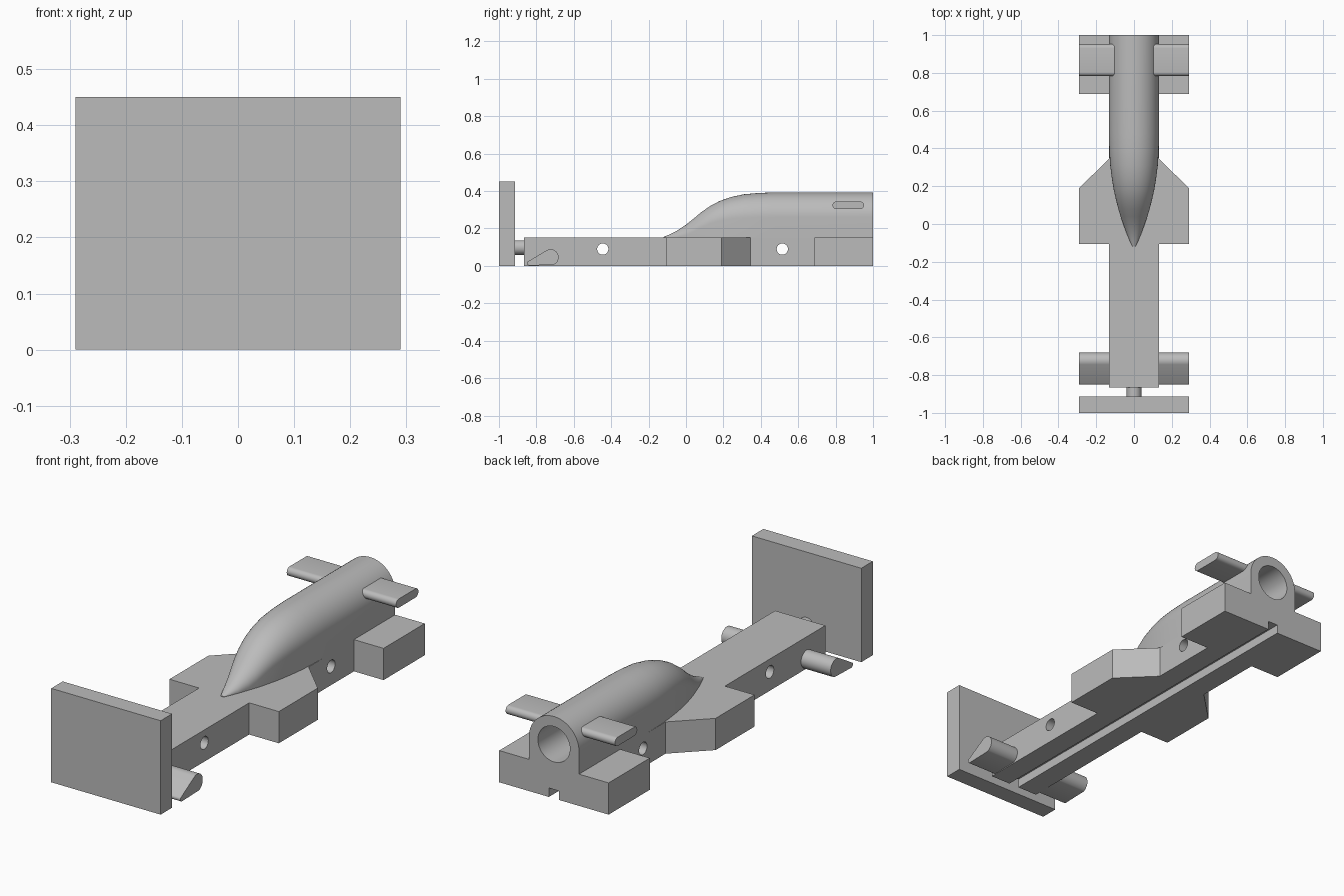
import bpy, bmesh, math
from mathutils import Vector

old = bpy.data.objects.get("Cube")
if old:
    bpy.data.objects.remove(old, do_unlink=True)

GREY = (0.5, 0.5, 0.5, 1.0)
mat = bpy.data.materials.new("plain grey")
mat.use_nodes = True
mat.diffuse_color = GREY
bsdf = mat.node_tree.nodes["Principled BSDF"]
bsdf.inputs["Base Color"].default_value = GREY

DECK = 0.152    # height of the flat chassis
HALF = 0.133    # half width of the chassis
SPAN = 0.29     # half width of the whole car


def finish(name, bm):
    bmesh.ops.recalc_face_normals(bm, faces=bm.faces)
    mesh = bpy.data.meshes.new(name)
    bm.to_mesh(mesh)
    bm.free()
    mesh.materials.append(mat)
    ob = bpy.data.objects.new(name, mesh)
    bpy.context.collection.objects.link(ob)
    return ob


def prism(name, points, offset):
    """Extrude a flat outline along an offset vector."""
    bm = bmesh.new()
    face = bm.faces.new([bm.verts.new(p) for p in points])
    new = bmesh.ops.extrude_face_region(bm, geom=[face])["geom"]
    bmesh.ops.translate(bm, vec=Vector(offset),
                        verts=[v for v in new if isinstance(v, bmesh.types.BMVert)])
    # the first face stays as the start cap
    if not face.is_valid or len(bm.faces) < len(points) + 2:
        bm.faces.new([v for v in bm.verts][:len(points)])
    return finish(name, bm)


def box(name, x0, x1, y0, y1, z0, z1):
    return prism(name, [(x0, y0, z0), (x1, y0, z0), (x1, y1, z0), (x0, y1, z0)],
                 (0, 0, z1 - z0))


def arc(cy, cz, r, a0, a1, n):
    """Points of an arc in the y-z plane, angles in degrees."""
    return [(cy + r * math.cos(math.radians(a0 + (a1 - a0) * i / n)),
             cz + r * math.sin(math.radians(a0 + (a1 - a0) * i / n))) for i in range(n + 1)]


def side_rod(name, yz, x0, x1):
    return prism(name, [(x0, y, z) for y, z in yz], (x1 - x0, 0, 0))


def rod_y(name, r, z, y0, y1):
    ring = arc(0, z, r, 0, 360, 48)[:-1]
    return prism(name, [(x, y0, h) for x, h in ring], (0, y1 - y0, 0))


def smooth(ob):
    bpy.ops.object.select_all(action='DESELECT')
    ob.select_set(True)
    bpy.context.view_layer.objects.active = ob
    bpy.ops.object.shade_smooth_by_angle(angle=math.radians(35))


def cut(ob, cutter):
    mod = ob.modifiers.new("cut", 'BOOLEAN')
    mod.operation = 'DIFFERENCE'
    mod.solver = 'EXACT'
    mod.object = cutter
    cutter.hide_render = True
    bpy.context.view_layer.objects.active = ob
    bpy.ops.object.modifier_apply(modifier=mod.name)
    bpy.data.objects.remove(cutter, do_unlink=True)


# Chassis with side pods and rear pods, from one mirrored plan outline
right = [(HALF, -0.865), (HALF, -0.105), (SPAN, -0.105), (SPAN, 0.19),
         (HALF, 0.345), (HALF, 0.688), (SPAN, 0.688), (SPAN, 1.0)]
plan = right + [(-x, y) for x, y in reversed(right)]
chassis = prism("chassis", [(x, y, 0) for x, y in plan], (0, 0, DECK))

# Guide slot underneath and axle holes through the sides
cut(chassis, box("slot_cutter", -0.027, 0.027, -1.1, 1.1, -0.1, 0.043))
for y in (-0.445, 0.515):
    cut(chassis, side_rod("axle_cutter", arc(y, 0.09, 0.03, 0, 360, 32)[:-1], -0.5, 0.5))
smooth(chassis)

# Canopy: arched sections lofted along y (y, half width, top height)
stations = [(-0.12, 0.008, 0.155), (-0.09, 0.022, 0.167), (-0.05, 0.039, 0.187),
            (0.0, 0.057, 0.220), (0.04, 0.071, 0.252), (0.08, 0.083, 0.286),
            (0.13, 0.096, 0.321), (0.18, 0.107, 0.347), (0.24, 0.117, 0.368),
            (0.31, 0.126, 0.383), (0.39, 0.131, 0.390), (0.48, HALF, 0.393),
            (1.0, HALF, 0.393)]
bm = bmesh.new()
rings = []
for y, w, top in stations:
    h = top - DECK
    wall = max(h - w, 0.001)
    pts = [(w, DECK)] + [(w * math.cos(math.pi * i / 32),
                          DECK + wall + (h - wall) * math.sin(math.pi * i / 32))
                         for i in range(33)] + [(-w, DECK)]
    rings.append([bm.verts.new((x, y, z)) for x, z in pts])
for a, b in zip(rings, rings[1:]):
    for i in range(len(a)):
        j = (i + 1) % len(a)
        bm.faces.new((a[i], a[j], b[j], b[i]))
bm.faces.new(rings[0])
bm.faces.new(rings[-1])
canopy = finish("canopy", bm)
cut(canopy, rod_y("chamber_cutter", 0.085, 0.26, 0.5, 1.1))
smooth(canopy)

# Nose plate and the peg that carries it
box("nose_plate", -SPAN, SPAN, -1.0, -0.913, 0, 0.45)
smooth(rod_y("nose_peg", 0.039, 0.098, -0.93, -0.85))

# Wings on each side
rear_profile = arc(0.931, 0.324, 0.021, -90, 90, 12) + arc(0.804, 0.324, 0.021, 90, 270, 12)
front_profile = arc(-0.724, 0.046, 0.043, -70, 117, 20) + arc(-0.838, 0.014, 0.012, 117, 270, 8)
for side, s in (("left", 1), ("right", -1)):
    smooth(side_rod(side + "_rear_wing", rear_profile, s * 0.095, s * SPAN))
    smooth(side_rod(side + "_front_wing", front_profile, s * 0.11, s * SPAN))
